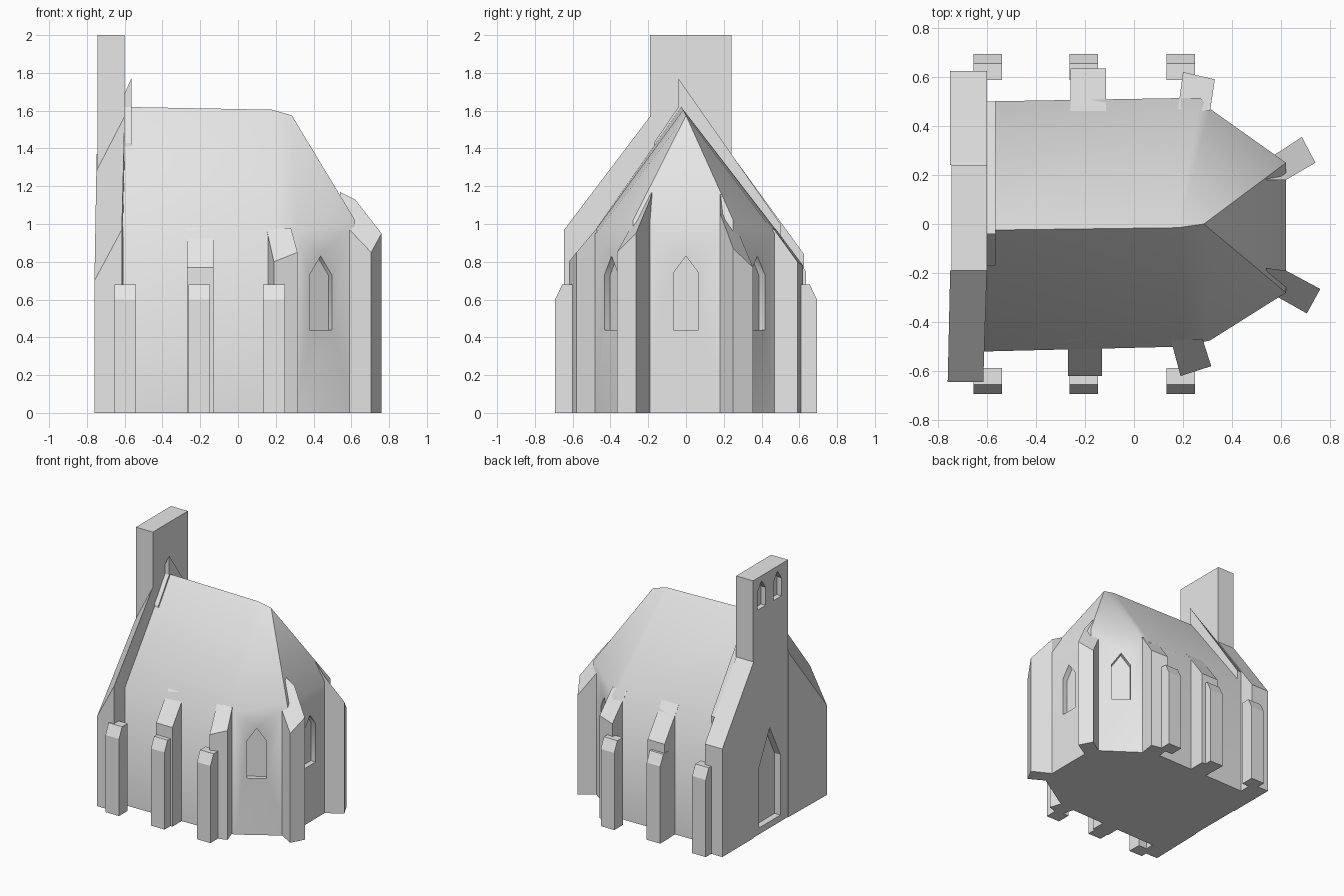
import bpy, bmesh, math
from mathutils import Vector

if "Cube" in bpy.data.objects:
    bpy.data.objects.remove(bpy.data.objects["Cube"])

stone = bpy.data.materials.new("pale_stone")
stone.diffuse_color = (0.8, 0.8, 0.8, 1)
stone.use_nodes = True
stone.node_tree.nodes["Principled BSDF"].inputs["Base Color"].default_value = stone.diffuse_color


def make(name, verts, faces):
    bm = bmesh.new()
    vs = [bm.verts.new(v) for v in verts]
    for f in faces:
        bm.faces.new([vs[i] for i in f])
    bmesh.ops.recalc_face_normals(bm, faces=bm.faces)
    me = bpy.data.meshes.new(name)
    bm.to_mesh(me)
    bm.free()
    ob = bpy.data.objects.new(name, me)
    bpy.context.collection.objects.link(ob)
    me.materials.append(stone)
    return ob


def loft(name, a, b):
    """Closed solid between two matching outlines."""
    n = len(a)
    sides = [(i, (i + 1) % n, n + (i + 1) % n, n + i) for i in range(n)]
    return make(name, a + b, sides + [tuple(range(n)), tuple(range(n, 2 * n))])


def pillar(name, pts):
    """Solid standing on the ground; each point is x, y, top height."""
    return loft(name, [(x, y, 0) for x, y, z in pts], pts)


def niche(target, x, y, angle, width, z0, spring, apex, depth):
    """Cut a pointed-arch recess into a wall facing the given angle."""
    a = math.radians(angle)
    out = Vector((math.cos(a), math.sin(a), 0))
    side = Vector((-out.y, out.x, 0))
    w = width / 2
    prof = [(-w, z0), (w, z0), (w, spring), (0, apex), (-w, spring)]
    base = [Vector((x, y, z)) + side * s for s, z in prof]
    cut = loft("cutter", [p - out * depth for p in base], [p + out * 0.06 for p in base])
    cut.hide_render = True
    mod = target.modifiers.new("niche", 'BOOLEAN')
    mod.operation = 'DIFFERENCE'
    mod.solver = 'EXACT'
    mod.object = cut
    bpy.context.view_layer.objects.active = target
    bpy.ops.object.modifier_apply(modifier=mod.name)
    bpy.data.objects.remove(cut)


# Nave and apse in one body: eave ring plus ridge points
eaves = [(-0.61, -0.52, 0.91), (0.2, -0.5, 0.94), (0.31, -0.475, 0.95), (0.62, -0.28, 1.02),
         (0.62, 0.25, 1.02), (0.31, 0.47, 0.95), (0.27, 0.515, 0.92), (-0.61, 0.5, 0.93)]
ridge = [(-0.61, -0.025, 1.62), (0.18, -0.015, 1.605), (0.285, 0, 1.575)]
n = len(eaves)
R0, R1, R2 = 2 * n, 2 * n + 1, 2 * n + 2
walls = [(i, (i + 1) % n, n + (i + 1) % n, n + i) for i in range(n)]
roof = [(n + 7, n, R0), (n, n + 1, R1, R0), (n + 1, n + 2, R2, R1), (n + 2, n + 3, R2),
        (n + 3, n + 4, R2), (n + 4, n + 5, R2), (n + 5, n + 6, R1, R2), (n + 6, n + 7, R0, R1)]
body = make("nave_and_apse", [(x, y, 0) for x, y, z in eaves] + eaves + ridge,
            walls + roof + [tuple(range(n))])

# Apse windows
niche(body, 0.62, 0, 0, 0.135, 0.44, 0.74, 0.83, 0.04)
niche(body, 0.44, -0.398, -58, 0.14, 0.44, 0.73, 0.83, 0.04)
niche(body, 0.44, 0.378, 55, 0.14, 0.44, 0.73, 0.83, 0.04)
bpy.ops.object.select_all(action='DESELECT')
body.select_set(True)
bpy.context.view_layer.objects.active = body
bpy.ops.object.shade_smooth_by_angle(angle=math.radians(45))

# Bell tower with door and two bell openings
tower = pillar("bell_tower", [(-0.745, -0.19, 2), (-0.6, -0.19, 2), (-0.6, 0.24, 2), (-0.745, 0.24, 2)])
niche(tower, -0.745, 0.035, 180, 0.26, 0.05, 0.52, 0.78, 0.05)
for y in (-0.06, 0.135):
    niche(tower, -0.745, y, 180, 0.1, 1.75, 1.89, 1.96, 0.04)

# Sloping facade wings either side of the tower
pillar("south_facade_wing", [(-0.76, -0.645, 0.70), (-0.615, -0.645, 0.97),
                             (-0.6, -0.19, 1.57), (-0.75, -0.19, 1.28)])
pillar("north_facade_wing", [(-0.75, 0.24, 1.37), (-0.6, 0.24, 1.37),
                             (-0.6, 0.625, 0.84), (-0.75, 0.625, 0.84)])

# Raised gable coping behind the tower
gable = [(-0.17, 1.38), (0.5, 0.85), (0.5, 1.0), (-0.04, 1.77), (-0.04, 1.62), (-0.17, 1.43)]
loft("gable_coping", [(-0.605, y, 1.68 if z > 1.7 else z) for y, z in gable],
     [(-0.565, y, z) for y, z in gable])

# Middle nave buttresses following the roof slope
pillar("south_middle_buttress", [(-0.27, -0.47, 0.98), (-0.27, -0.62, 0.77),
                                 (-0.13, -0.62, 0.77), (-0.13, -0.47, 0.98)])
pillar("north_middle_buttress", [(-0.26, 0.46, 0.99), (-0.115, 0.46, 0.99),
                                 (-0.115, 0.635, 0.75), (-0.26, 0.635, 0.75)])

# Turned buttresses where nave meets apse
pillar("south_turned_buttress", [(0.15, -0.47, 0.98), (0.19, -0.62, 0.80),
                                 (0.315, -0.58, 0.85), (0.28, -0.47, 0.98)])
pillar("north_turned_buttress", [(0.18, 0.47, 0.98), (0.31, 0.46, 0.98),
                                 (0.33, 0.59, 0.80), (0.2, 0.62, 0.78)])

# Diagonal apse buttresses
pillar("south_apse_buttress", [(0.53, -0.27, 1.03), (0.59, -0.30, 0.97), (0.705, -0.365, 0.85),
                               (0.76, -0.265, 0.95), (0.62, -0.19, 1.13), (0.54, -0.18, 1.17)])
pillar("north_apse_buttress", [(0.54, 0.18, 1.16), (0.62, 0.18, 1.06), (0.74, 0.25, 0.87),
                               (0.685, 0.355, 0.77), (0.57, 0.28, 0.95), (0.52, 0.25, 1.03)])

# Low outer buttresses with chamfered tops
chamfer = [(0.587, 0), (0.693, 0), (0.693, 0.6), (0.655, 0.68), (0.587, 0.68)]
for x in (-0.597, -0.205, 0.19):
    for s, label in ((-1, "south"), (1, "north")):
        loft(label + "_low_buttress", [(x - 0.058, s * y, z) for y, z in chamfer],
             [(x + 0.058, s * y, z) for y, z in chamfer])
